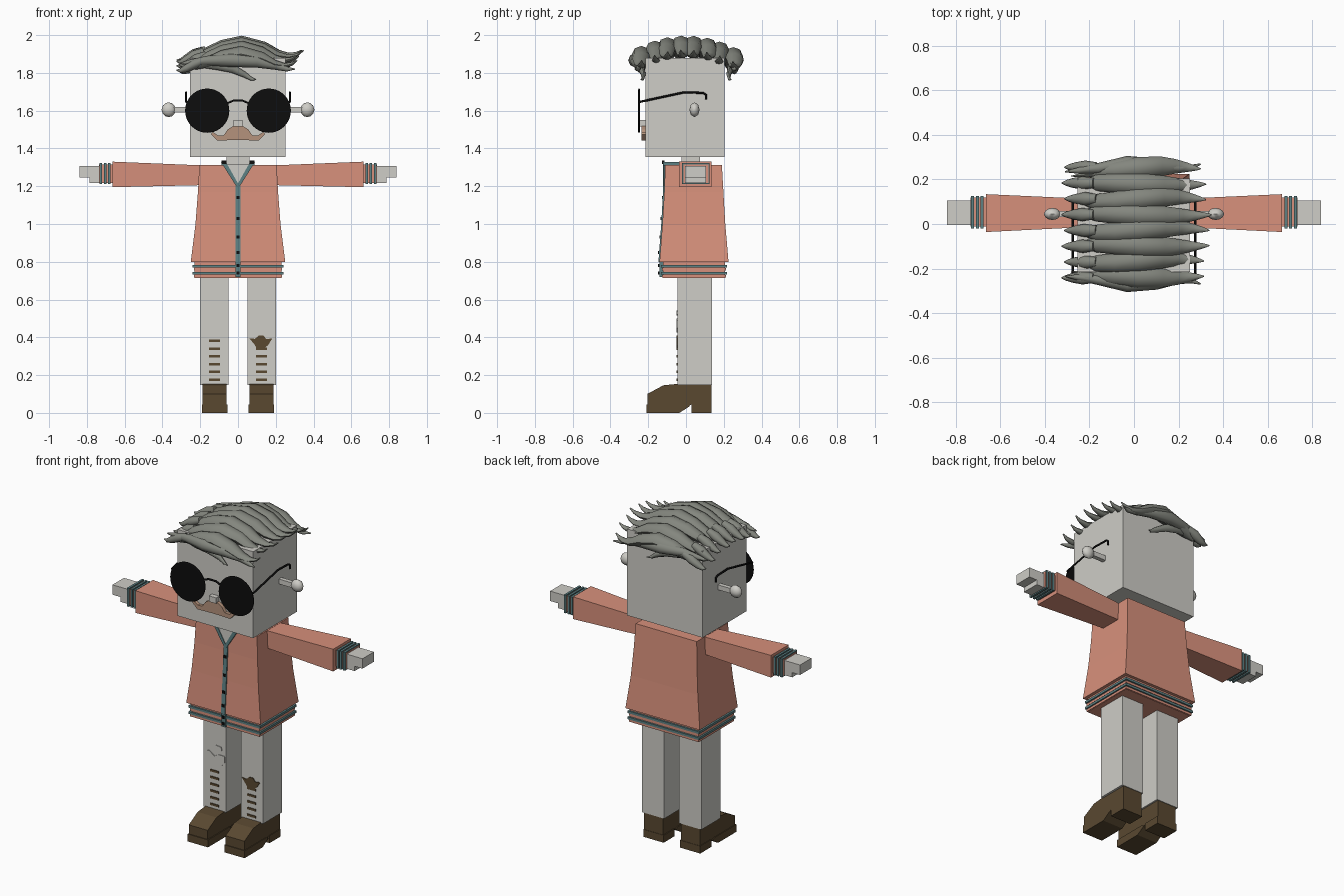
import bpy, bmesh, math
from mathutils import Vector

cube = bpy.data.objects.get("Cube")
if cube:
    bpy.data.objects.remove(cube, do_unlink=True)


def material(name, r, g, b):
    m = bpy.data.materials.new(name)
    m.use_nodes = True
    m.diffuse_color = (r, g, b, 1)
    bsdf = next(n for n in m.node_tree.nodes if n.type == 'BSDF_PRINCIPLED')
    bsdf.inputs["Base Color"].default_value = (r, g, b, 1)
    return m


pale = material("pale grey", .62, .61, .57)
coral = material("coral", .68, .28, .2)
teal = material("teal", .11, .22, .23)
brown = material("dark brown", .1, .065, .03)
black = material("black", .004, .004, .004)
grey = material("hair grey", .23, .24, .21)
tan = material("tan", .46, .29, .2)


def loft(name, rings, mat, smooth=False):
    """Skin a row of closed rings and cap both ends."""
    bm = bmesh.new()
    rows = [[bm.verts.new(p) for p in ring] for ring in rings]
    n = len(rows[0])
    for a, b in zip(rows, rows[1:]):
        for i in range(n):
            j = (i + 1) % n
            bm.faces.new((a[i], a[j], b[j], b[i]))
    bm.faces.new(rows[0])
    bm.faces.new(rows[-1])
    bmesh.ops.recalc_face_normals(bm, faces=bm.faces[:])
    mesh = bpy.data.meshes.new(name)
    bm.to_mesh(mesh)
    bm.free()
    ob = bpy.data.objects.new(name, mesh)
    bpy.context.collection.objects.link(ob)
    mesh.materials.append(mat)
    if smooth:
        bpy.ops.object.select_all(action='DESELECT')
        ob.select_set(True)
        bpy.context.view_layer.objects.active = ob
        bpy.ops.object.shade_smooth_by_angle(angle=math.radians(50))
    return ob


def rect_z(x0, x1, y0, y1, z):
    return [(x0, y0, z), (x1, y0, z), (x1, y1, z), (x0, y1, z)]


def rect_x(x, y0, y1, z0, z1):
    return [(x, y0, z0), (x, y1, z0), (x, y1, z1), (x, y0, z1)]


def box(name, x, y, z, mat):
    return loft(name, [rect_z(*x, *y, h) for h in z], mat)


def plate(name, outline, y0, y1, mat):
    """Front-facing (x, z) outline given thickness along y."""
    return loft(name, [[(x, y, z) for x, z in outline] for y in (y0, y1)], mat)


def profile(name, outline, x0, x1, mat):
    """Side (y, z) outline given width along x."""
    return loft(name, [[(x, y, z) for y, z in outline] for x in (x0, x1)], mat)


def tube(name, points, radius, mat):
    curve = bpy.data.curves.new(name, 'CURVE')
    curve.dimensions = '3D'
    curve.bevel_depth = radius
    curve.bevel_resolution = 1
    curve.use_fill_caps = True
    spline = curve.splines.new('POLY')
    spline.points.add(len(points) - 1)
    for p, co in zip(spline.points, points):
        p.co = (*co, 1)
    curve.materials.append(mat)
    ob = bpy.data.objects.new(name, curve)
    bpy.context.collection.objects.link(ob)


def ring_y(cx, cz, y, r, n=40):
    return [(cx + r * math.cos(t * math.tau / n), y, cz + r * math.sin(t * math.tau / n))
            for t in range(n)]


# Head, neck and nose
box("head", (-.255, .252), (-.215, .205), (1.355, 1.88), pale)
box("neck", (-.06, .06), (-.025, .075), (1.28, 1.36), pale)
box("nose", (-.024, .024), (-.245, -.21), (1.515, 1.55), pale)

# Jacket body, flaring to the hem
loft("jacket", [rect_z(-.25, .25, -.14, .225, .8),
                rect_z(-.225, .225, -.125, .208, 1.0),
                rect_z(-.212, .212, -.115, .198, 1.17),
                rect_z(-.205, .205, -.11, .19, 1.312)], coral)
box("hem_core", (-.23, .23), (-.122, .207), (.715, .802), coral)
for i, (z, mat) in enumerate([(.717, coral), (.733, teal), (.753, coral), (.77, teal)]):
    g = .008 if mat == teal else .002
    box(f"hem_band_{i}", (-.232 - g, .232 + g), (-.125 - g, .21 + g), (z, z + .014), mat)

# Open neckline, placket and buttons
plate("neckline", [(0, 1.2), (.062, 1.315), (-.062, 1.315)], -.118, -.109, pale)
profile("placket", [(-.146, .8), (-.131, 1.0), (-.12, 1.2), (-.108, 1.2), (-.115, 1.0),
                    (-.13, .8)], -.013, .013, teal)
box("placket_hem", (-.013, .013), (-.14, -.12), (.72, .8), teal)
for i, (y, z) in enumerate([(-.124, 1.14), (-.13, 1.03), (-.137, .93), (-.143, .85),
                            (-.143, .78), (-.143, .74)]):
    box(f"button_{i}", (-.008, .008), (y - .004, y + .01), (z - .008, z + .008), black)

for s, side in ((1, "left"), (-1, "right")):
    # Collar strip, its top flap and clasp
    plate(side + "_collar", [(s * .0, 1.185), (s * .09, 1.328), (s * .064, 1.328), (0, 1.215)],
          -.122, -.11, teal)
    box(side + "_collar_top", sorted((s * .062, s * .088)), (-.12, -.02), (1.31, 1.328), teal)
    box(side + "_clasp", sorted((s * .06, s * .088)), (-.126, -.115), (1.318, 1.336), black)

    # Sleeve, striped cuff and hand
    loft(side + "_sleeve", [rect_x(s * .18, -.012, .112, 1.206, 1.31),
                            rect_x(s * .665, -.036, .134, 1.195, 1.33)], coral)
    loft(side + "_cuff", [rect_x(s * x, -.012, .118, 1.218, 1.315) for x in (.66, .735)], coral)
    for x in (.676, .697, .72):
        loft(side + "_cuff_band", [rect_x(s * v, -.02, .125, 1.211, 1.322)
                                   for v in (x, x + .013)], teal)
    loft(side + "_hand", [rect_x(s * x, -.005, .105, 1.247, 1.307) for x in (.73, .84)], pale)
    loft(side + "_palm", [rect_x(s * x, -.005, .105, 1.218, 1.25) for x in (.73, .787)], pale)

    # Leg and shoe
    box(side + "_leg", sorted((s * .05, s * .2)), (-.045, .138), (.148, .74), pale)
    profile(side + "_shoe", [(-.205, .022), (-.205, .1), (-.12, .146), (-.05, .153), (.134, .153),
                             (.134, .022), (.03, .045), (-.01, .022)], s * .06, s * .187, brown)
    profile(side + "_sole", [(-.21, 0), (-.21, .045), (.0, .045), (.02, .035), (-.035, 0)],
            s * .055, s * .191, brown)
    box(side + "_heel", sorted((s * .055, s * .191)), (.03, .136), (0, .045), brown)

    # Stalk ear with a faceted knob
    loft(side + "_ear_stalk", [rect_x(s * x, .032, .058, 1.59, 1.62) for x in (.24, .35)], pale)
    knob = []
    for k in range(7):
        a = math.pi * (k + .25) / 6.5
        r = math.sin(a)
        knob.append([(s * (.367 - .037 * math.cos(a)), .045 + .027 * r * math.cos(t * math.tau / 8),
                      1.605 + .039 * r * math.sin(t * math.tau / 8)) for t in range(8)])
    loft(side + "_ear_knob", knob, pale, True)

    # Dark lens and temple arm
    loft(side + "_lens", [ring_y(s * .163, 1.6, y, r) for y, r in
                          ((-.253, .112), (-.251, .117), (-.246, .117), (-.244, .112))], black)
    tube(side + "_temple", [(s * .265, -.248, 1.645), (s * .275, -.243, 1.647),
                            (s * .275, -.01, 1.697), (s * .275, .09, 1.694),
                            (s * .275, .105, 1.685), (s * .275, .105, 1.66)], .006, black)

    # Half of the moustache
    plate(side + "_moustache", [(0, 1.445), (s * .11, 1.442), (s * .142, 1.475), (s * .135, 1.488),
                                (s * .105, 1.468), (s * .075, 1.47), (s * .055, 1.5),
                                (s * .02, 1.522), (0, 1.522)], -.235, -.212, tan)

    # Shin stripes
    for i in range(6 if s < 0 else 5):
        z = .17 + .041 * i
        box(side + "_shin_stripe", sorted((s * .096, s * .153)), (-.049, -.04),
            (z, z + .013), brown)

tube("glasses_bridge", [(-.055, -.248, 1.64), (-.025, -.248, 1.653), (.025, -.248, 1.653),
                        (.055, -.248, 1.64)], .006, black)

# Knee patches
plate("left_knee_patch", [(.06, .395), (.085, .365), (.1, .342), (.14, .342), (.16, .36),
                          (.182, .395), (.15, .39), (.135, .41), (.11, .41), (.09, .392)],
      -.05, -.041, brown)
plate("right_knee_patch", [(-.19, .49), (-.17, .435), (-.08, .425), (-.055, .45), (-.058, .49),
                           (-.1, .49), (-.125, .475), (-.16, .5)], -.049, -.041, pale)
plate("right_knee_scrap", [(-.138, .515), (-.075, .52), (-.08, .54), (-.115, .543)],
      -.049, -.041, pale)


# Hair locks: path points are (x, y, z, half width, half height)
def lock(name, path):
    rings = []
    for i, (x, y, z, w, h) in enumerate(path):
        a, b = path[max(i - 1, 0)], path[min(i + 1, len(path) - 1)]
        d = Vector((b[0] - a[0], b[1] - a[1], b[2] - a[2])).normalized()
        side = d.cross(Vector((0, 0, 1))).normalized()
        up = side.cross(d)
        rings.append([Vector((x, y, z)) + side * w * math.cos(t * math.tau / 8)
                      + up * h * math.sin(t * math.tau / 8) for t in range(8)])
    loft(name, rings, grey, True)


rise = [(-.23, -.06, .014, .012), (-.17, -.035, .036, .026), (-.08, -.005, .044, .038),
        (.02, .012, .05, .043), (.14, -.01, .045, .034), (.22, -.042, .033, .022),
        (.28, -.05, .022, .014), (.325, -.04, .012, .009), (.355, -.022, .003, .003)]
fall = [(-.18, -.035, .022, .02), (-.23, -.055, .03, .026), (-.275, -.08, .022, .02),
        (-.305, -.092, .013, .012), (-.325, -.088, .003, .003)]
for k in range(8):
    y = -.235 + .069 * k
    lift = 1.943 - 1.0 * y * y
    reach = 1 - .12 * abs(y) / .24 - (.035 if k % 2 else 0)
    wave = [y + (.012 if k % 2 else -.006) * math.sin(9 * p[0]) for p in rise]
    lock(f"top_lock_{k}", [(x * reach if x > 0 else x, wy, lift + z, w, h)
                           for (x, z, w, h), wy in zip(rise, wave)])
    lock(f"side_tuft_{k}", [(x + .012 * (k % 2), y * 1.03, lift + z + .015, w, h)
                            for x, z, w, h in fall])

# Long outer locks draping over the front and back edges
drape = [(-.31, .235, 1.85, .003, .003), (-.25, .24, 1.855, .014, .016),
         (-.16, .25, 1.865, .024, .026), (-.03, .272, 1.867, .034, .036),
         (.1, .265, 1.86, .03, .032), (.2, .25, 1.838, .02, .022),
         (.26, .255, 1.82, .012, .013), (.3, .27, 1.82, .003, .003)]
for s, side in ((-1, "front"), (1, "back")):
    lock(side + "_drape", [(x, s * y, z, w, h) for x, y, z, w, h in drape])
    lock(side + "_wisp", [(x * .62 - .09, s * (.215 + (y - .235) * .7), z - .02 - .09 * max(0, x + .1),
                           w * .6, h * .7) for x, y, z, w, h in drape])
